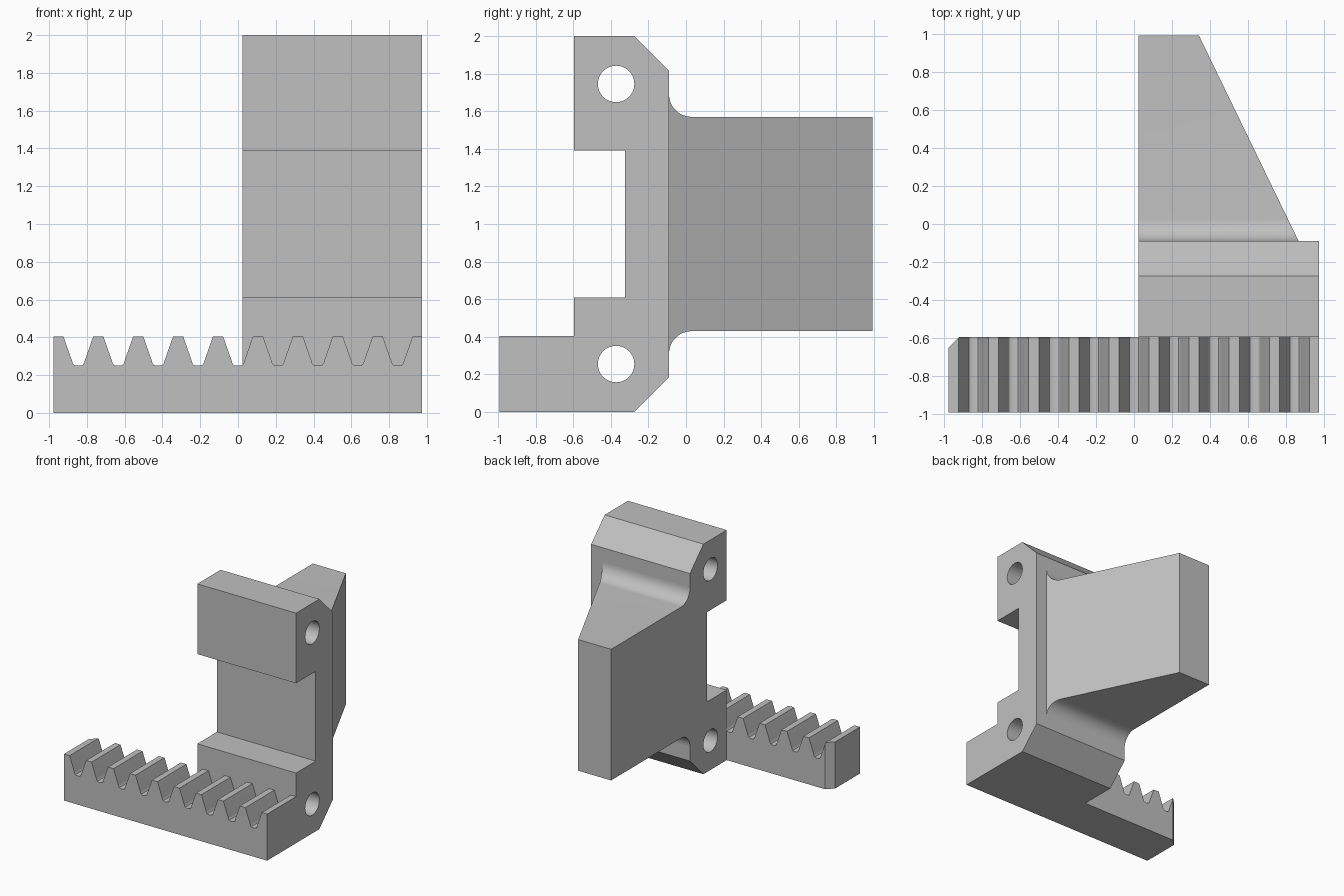
import bpy, bmesh
from math import sin, cos, pi, radians
from mathutils import Vector

cube = bpy.data.objects.get("Cube")
if cube:
    bpy.data.objects.remove(cube)

grey = bpy.data.materials.new("plain grey")
grey.use_nodes = True
colour = (0.53, 0.53, 0.53, 1)
grey.diffuse_color = colour
grey.node_tree.nodes["Principled BSDF"].inputs["Base Color"].default_value = colour

LEFT, RIGHT, INNER = 0.975, -0.978, 0.025
FRONT, FACE, REAR, BACK = -0.993, -0.595, -0.09, 0.993


def prism(name, outline, axis, start, end, cut=None):
    """Extrude a closed outline along x or y, optionally trimmed by a plane."""
    bm = bmesh.new()
    place = (lambda a, b: (start, a, b)) if axis == "x" else (lambda a, b: (a, start, b))
    face = bm.faces.new([bm.verts.new(place(a, b)) for a, b in outline])
    new = bmesh.ops.extrude_face_region(bm, geom=[face])["geom"]
    d = end - start
    bmesh.ops.translate(bm, verts=[v for v in new if isinstance(v, bmesh.types.BMVert)],
                        vec=(d, 0, 0) if axis == "x" else (0, d, 0))
    if cut:
        bmesh.ops.bisect_plane(bm, geom=bm.verts[:] + bm.edges[:] + bm.faces[:],
                               plane_co=cut[0], plane_no=cut[1], clear_outer=True)
        bmesh.ops.holes_fill(bm, edges=[e for e in bm.edges if e.is_boundary])
    bmesh.ops.recalc_face_normals(bm, faces=bm.faces[:])
    mesh = bpy.data.meshes.new(name)
    bm.to_mesh(mesh)
    bm.free()
    mesh.materials.append(grey)
    ob = bpy.data.objects.new(name, mesh)
    bpy.context.collection.objects.link(ob)
    return ob


def select(ob):
    bpy.ops.object.select_all(action="DESELECT")
    ob.select_set(True)
    bpy.context.view_layer.objects.active = ob


def arc(cy, cz, r, a0, a1, n):
    return [(cy + r * cos(radians(a0 + (a1 - a0) * i / n)),
             cz + r * sin(radians(a0 + (a1 - a0) * i / n))) for i in range(n + 1)]


# C-shaped mounting block: upper half mirrored about mid height
upper = [(-0.325, 1.39), (FACE, 1.39), (FACE, 2), (-0.275, 2), (REAR, 1.815)]
lower = [(y, 2 - z) for y, z in reversed(upper)]
block = prism("mounting_block", upper + lower, "x", INNER, LEFT)

# Two bolt holes bored across the block
for z in (0.255, 1.745):
    ring = arc(-0.372, z, 0.097, 0, 352.5, 47)
    cutter = prism("hole_cutter", ring, "x", -0.2, 1.2)
    cutter.hide_render = True
    select(block)
    mod = block.modifiers.new("hole", "BOOLEAN")
    mod.operation, mod.solver, mod.object = "DIFFERENCE", "EXACT", cutter
    bpy.ops.object.modifier_apply(modifier=mod.name)
    bpy.data.objects.remove(cutter)

# Rear arm with filleted root, tapered by a sloping side
R = 0.12
top = arc(REAR + R, 1.57 + R, R, 180, 270, 12) + [(BACK, 1.57)]
bottom = [(y, 2 - z) for y, z in reversed(top)]
slope_start, slope_end = Vector((0.867, REAR, 0)), Vector((0.342, BACK, 0))
run = slope_end - slope_start
arm = prism("rear_arm", top + bottom, "x", INNER, LEFT,
            cut=(slope_start, Vector((run.y, -run.x, 0))))

# Toothed rack: repeat one gap profile along the bar
gap = [(0.079, 0.405), (0.034, 0.277), (0.03, 0.263), (0.023, 0.254), (0.012, 0.25)]
gap = [(-x, z) for x, z in gap] + gap[::-1]
teeth = [((i - 4) * 0.2113 + x, z) for i in range(9) for x, z in gap]
outline = [(RIGHT, 0), (RIGHT, 0.405)] + teeth + [(LEFT, 0.405), (LEFT, 0)]
rack = prism("toothed_rack", outline, "y", FRONT, FACE,
             cut=(Vector((RIGHT, -0.653, 0)), Vector((-1, 1, 0))))

for ob in (block, arm, rack):
    select(ob)
    bpy.ops.object.shade_smooth_by_angle(angle=radians(25))
